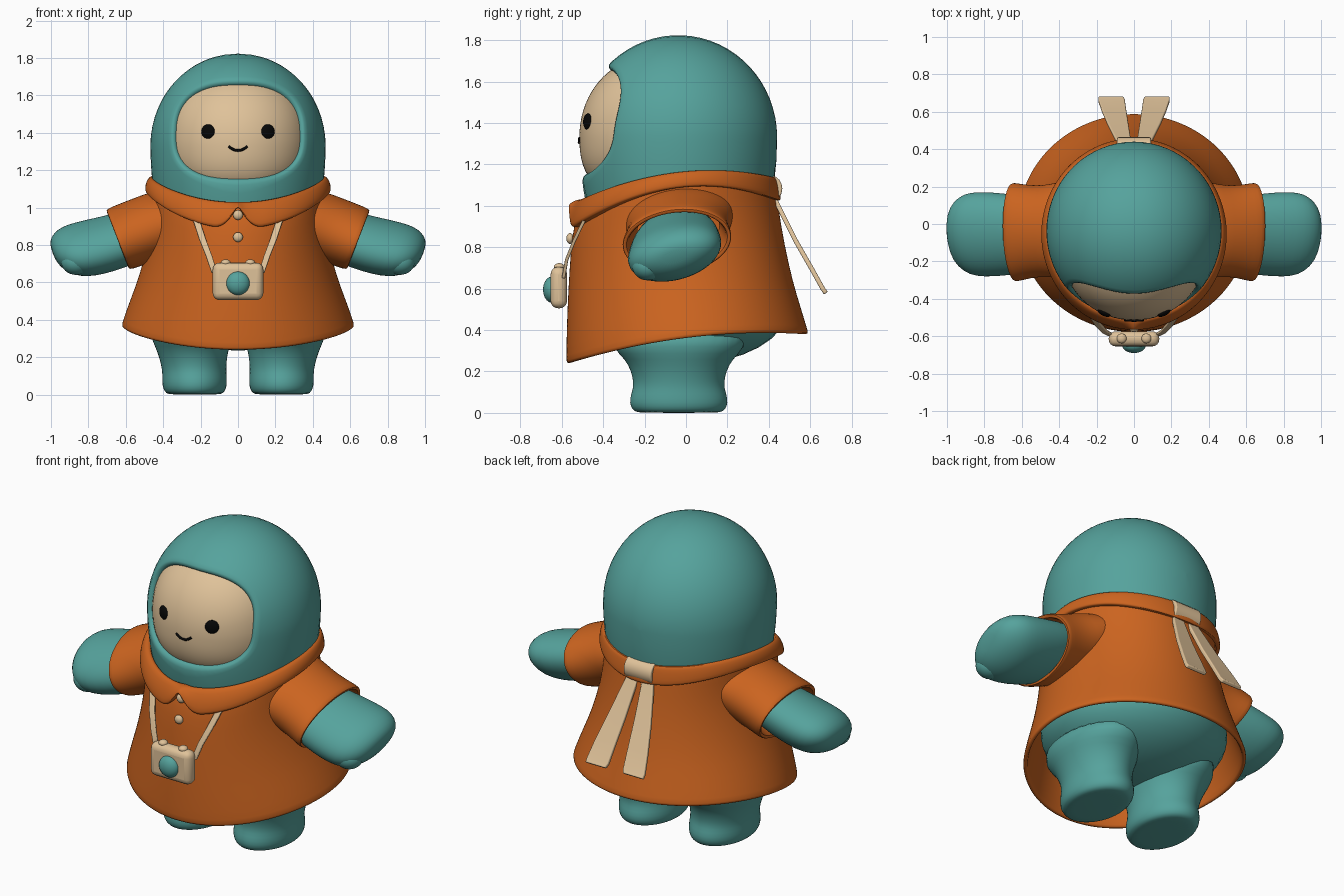
import bpy, bmesh
from math import sin, cos, pi, sqrt, acos, atan2
from mathutils import Vector, Matrix

if "Cube" in bpy.data.objects:
    bpy.data.objects.remove(bpy.data.objects["Cube"])


def material(name, rgb):
    m = bpy.data.materials.new(name)
    m.use_nodes = True
    m.diffuse_color = (*rgb, 1)
    bsdf = m.node_tree.nodes["Principled BSDF"]
    bsdf.inputs["Base Color"].default_value = (*rgb, 1)
    bsdf.inputs["Roughness"].default_value = 0.7
    return m


TEAL = material("teal", (0.092, 0.365, 0.335))
ORANGE = material("orange", (0.60, 0.127, 0.014))
TAN = material("tan", (0.74, 0.54, 0.32))
BLACK = material("black", (0.002, 0.002, 0.002))


def finish(name, bm, mat, mirror=False, subsurf=0, solid=0, bevel=0):
    bmesh.ops.recalc_face_normals(bm, faces=bm.faces)
    me = bpy.data.meshes.new(name)
    bm.to_mesh(me)
    bm.free()
    me.materials.append(mat)
    me.shade_smooth()
    me.set_sharp_from_angle(angle=1.0)
    ob = bpy.data.objects.new(name, me)
    bpy.context.collection.objects.link(ob)
    if mirror:
        ob.modifiers.new("mirror", "MIRROR").use_mirror_merge = False
    if solid:
        s = ob.modifiers.new("solid", "SOLIDIFY")
        s.thickness, s.offset = solid, -1
    if bevel:
        b = ob.modifiers.new("bevel", "BEVEL")
        b.width, b.segments = bevel, 4
    if subsurf:
        s = ob.modifiers.new("subsurf", "SUBSURF")
        s.levels = s.render_levels = subsurf
    return ob


def loft(name, rings, mat, caps=(False, False), **kw):
    bm = bmesh.new()
    rows = [[bm.verts.new(p) for p in r] for r in rings]
    n = len(rows[0])
    for a, b in zip(rows, rows[1:]):
        for i in range(n):
            j = (i + 1) % n
            bm.faces.new((a[i], a[j], b[j], b[i]))
    for row, cap in zip((rows[0], rows[-1]), caps):
        if cap:
            bm.faces.new(row)
    return finish(name, bm, mat, **kw)


def ball(name, loc, size, mat, yaw=0, mirror=False):
    bm = bmesh.new()
    bmesh.ops.create_uvsphere(bm, u_segments=32, v_segments=16, radius=1)
    mtx = Matrix.Translation(loc) @ Matrix.Rotation(yaw, 4, 'Z') @ Matrix.Diagonal((*size, 1))
    bm.transform(mtx)
    return finish(name, bm, mat, mirror)


def ellipse(c, u, v, a, b, n=32):
    c = Vector(c)
    return [c + u * a * cos(2 * pi * i / n) + v * b * sin(2 * pi * i / n) for i in range(n)]


def curve3(c, side, front, back):
    # smooth height around the body: c = 1 front, 0 side, -1 back
    return side + (front - back) / 2 * c + ((front + back) / 2 - side) * c * c


# ---- Head: one stretched sphere shared by hood and face
RX, RY, CY, CZ = 0.467, 0.475, -0.035, 1.33


def half_height(above):
    return 0.492 if above else 0.9


def head(a, phi, s):
    x, y, z = sin(a) * cos(phi), -cos(a), sin(a) * sin(phi)
    return Vector((RX * x * s, CY + RY * y * s, CZ + half_height(z > 0) * z * s))


def face_y(x, z):
    return CY - RY * sqrt(1 - (x / RX) ** 2 - ((z - CZ) / half_height(z > CZ)) ** 2)


# rounded opening, stored as polar angles on the head sphere
opening = []
for i in range(72):
    t = 2 * pi * i / 72
    e = 2 / 2.6
    ct, st = cos(t), sin(t)
    x = 0.346 * abs(ct) ** e * (1 if ct > 0 else -1) * (1 - 0.05 * st)
    z = 1.408 + 0.262 * abs(st) ** e * (1 if st > 0 else -1)
    ux, uz = x / RX, (z - CZ) / half_height(z > CZ)
    opening.append((acos(sqrt(1 - ux * ux - uz * uz)), atan2(uz, ux)))

lip = [(0.01, 0.91), (0, 0.965), (0.008, 0.992), (0.03, 1.007), (0.08, 1.009)]
rings = [[head(a + d, p, s) for a, p in opening] for d, s in lip]
for k in range(1, 25):
    f = k / 24.05
    rings.append([head(a + 0.08 + (pi - a - 0.08) * f, p, 1 + 0.009 * (1 - f) ** 3) for a, p in opening])
loft("hood", rings, TEAL, (False, True))

rings = []
for k in range(13):
    f = 1.04 - 1.03 * k / 12
    rings.append([head(a * f, p, 1.01 - 0.055 * f ** 2.5) for a, p in opening])
loft("face", rings, TAN, (False, True))

ball("eyes", (0.16, face_y(0.16, 1.405) + 0.002, 1.405), (0.039, 0.018, 0.04), BLACK, 0.45, True)

cu = bpy.data.curves.new("mouth", "CURVE")
cu.dimensions, cu.bevel_depth, cu.use_fill_caps = "3D", 0.007, True
sp = cu.splines.new("POLY")
sp.points.add(12)
for i, p in enumerate(sp.points):
    t = i / 6 - 1
    x, z = 0.05 * t, 1.305 + 0.022 * t * t
    p.co = (x, face_y(x, z) - 0.006, z, 1)
cu.materials.append(BLACK)
bpy.context.collection.objects.link(bpy.data.objects.new("mouth", cu))


# ---- Dress and collar
def around(rx, yf, yb, height, n=144):
    pts = []
    for i in range(n):
        t = 2 * pi * i / n
        x = rx * sin(t)
        pts.append(Vector((x, (yf + yb) / 2 - (yb - yf) / 2 * cos(t), height(cos(t), x))))
    return pts


dress = [(0, .623, -.576, .592), (.03, .617, -.578, .585), (.18, .576, -.576, .552),
         (.35, .525, -.572, .514), (.6, .475, -.562, .474), (.8, .46, -.55, .45),
         (.93, .463, -.528, .437), (1, .46, -.50, .425)]
rings = [around(rx, yf, yb, lambda c, x, t=t: (1 - t) * curve3(c, .365, .238, .383)
                + t * curve3(c, 1.14, 1.01, 1.11)) for t, rx, yf, yb in dress]
loft("dress", rings, ORANGE, solid=0.025, subsurf=1)


def collar_z(f):
    def height(c, x):
        low = curve3(c, 1.085, .885, 1.025)
        if c > 0:
            low += 0.125 * max(0, 1 - abs(x) / 0.13) ** 2
        return low * (1 - f) + curve3(c, 1.163, 1.03, 1.138) * f
    return height


collar = [(0, .47, -.53, .435), (0, .49, -.562, .455), (.08, .497, -.568, .459),
          (.5, .495, -.558, .453), (.85, .482, -.535, .445), (1, .47, -.52, .438),
          (1, .45, -.49, .42), (.6, .45, -.49, .42)]
loft("collar", [around(rx, yf, yb, collar_z(f)) for f, rx, yf, yb in collar], ORANGE, subsurf=1)

# ---- Sleeves and arms, built on the left and mirrored
UP, DEEP = Vector((.36, 0, .93)), Vector((0, 1, 0))


def tilted(tilt):
    return UP * cos(tilt) - DEEP * sin(tilt), DEEP * cos(tilt) + UP * sin(tilt)


u, v = tilted(0.14)
sleeve = [(0, .15, .27), (.3, .178, .26), (.5, .178, .245), (.75, .176, .25), (.95, .174, .266),
          (1, .167, .266), (1.0, .145, .245), (.9, .14, .235), (.5, .135, .2)]
start, cuff = Vector((.30, -.03, .955)), Vector((.645, -.044, .828))
loft("sleeves", [ellipse(start.lerp(cuff, f), u, v, h, w) for f, h, w in sleeve],
     ORANGE, mirror=True, subsurf=1)

u, v = tilted(0.3)
arm = [(.42, .90, .12, .18), (.6, .835, .138, .215), (.72, .80, .144, .23), (.82, .777, .144, .235),
       (.89, .764, .134, .225), (.945, .757, .105, .185), (.977, .754, .07, .13), (.99, .753, .03, .06)]
loft("arms", [ellipse((x, -.055, z), u, v, h, w) for x, z, h, w in arm],
     TEAL, (True, True), mirror=True, subsurf=1)
ball("thumbs", (.865, -.185, .708), (.08, .075, .068), TEAL, mirror=True)

# ---- Lower body and legs
ball("lower_body", (0, .0, .51), (.515, .495, .275), TEAL)
X, Y = Vector((1, 0, 0)), Vector((0, 1, 0))
leg = [(0, .13, .19), (.006, .153, .215), (.03, .17, .235), (.07, .174, .238), (.115, .172, .222),
       (.15, .174, .22), (.2, .182, .23), (.26, .2, .26), (.31, .22, .32), (.42, .22, .34)]
loft("legs", [ellipse((.232 + max(0, z - .1) * .08, -.035, z), X, Y, a, b) for z, a, b in leg],
     TEAL, (True, True), mirror=True, subsurf=1)

# ---- Buttons and toy camera
for i, (y, z) in enumerate(((-.54, .96), (-.56, .842))):
    ball(f"button_{i + 1}", (0, y, z), (.026, .018, .026), TAN)

bm = bmesh.new()
bmesh.ops.create_cube(bm, size=1)
bm.transform(Matrix.Translation((0, -.614, .605)) @ Matrix.Diagonal((.27, .08, .20, 1)))
finish("camera_body", bm, TAN, bevel=0.036)
ball("camera_lens", (0, -.648, .595), (.063, .042, .063), TEAL)
ball("camera_knobs", (.066, -.612, .705), (.026, .026, .018), TAN, mirror=True)


def ribbon(name, path, thick, mirror=False):
    # path: (centre, half width); width runs along x
    rings = []
    pts = [Vector(p) for p, w in path]
    for i, (p, w) in enumerate(path):
        d = pts[min(i + 1, len(pts) - 1)] - pts[max(i - 1, 0)]
        nrm = d.cross(X).normalized() * thick / 2
        side = X * w
        rings.append([pts[i] + side + nrm, pts[i] - side + nrm, pts[i] - side - nrm, pts[i] + side - nrm])
    return loft(name, rings, TAN, (True, True), mirror=mirror, bevel=thick * .3)


ribbon("camera_straps", [((.125, -.592, .65), .016), ((.155, -.576, .74), .017),
                         ((.19, -.54, .83), .018), ((.225, -.487, .94), .018)], 0.016, True)

# ---- Scarf knot and tails at the back
knot = []
for i in range(13):
    t = -2.2 + 4.4 * i / 12
    knot.append(((0, .408 + .045 * cos(t), 1.083 + .052 * sin(t)), .09))
ribbon("scarf_knot", knot, 0.024)
ribbon("scarf_tails", [((.045, .415, 1.06), .034), ((.06, .455, .98), .042), ((.085, .53, .83), .055),
                       ((.108, .61, .69), .066), ((.12, .66, .60), .071), ((.124, .676, .578), .066)],
       0.022, True)
